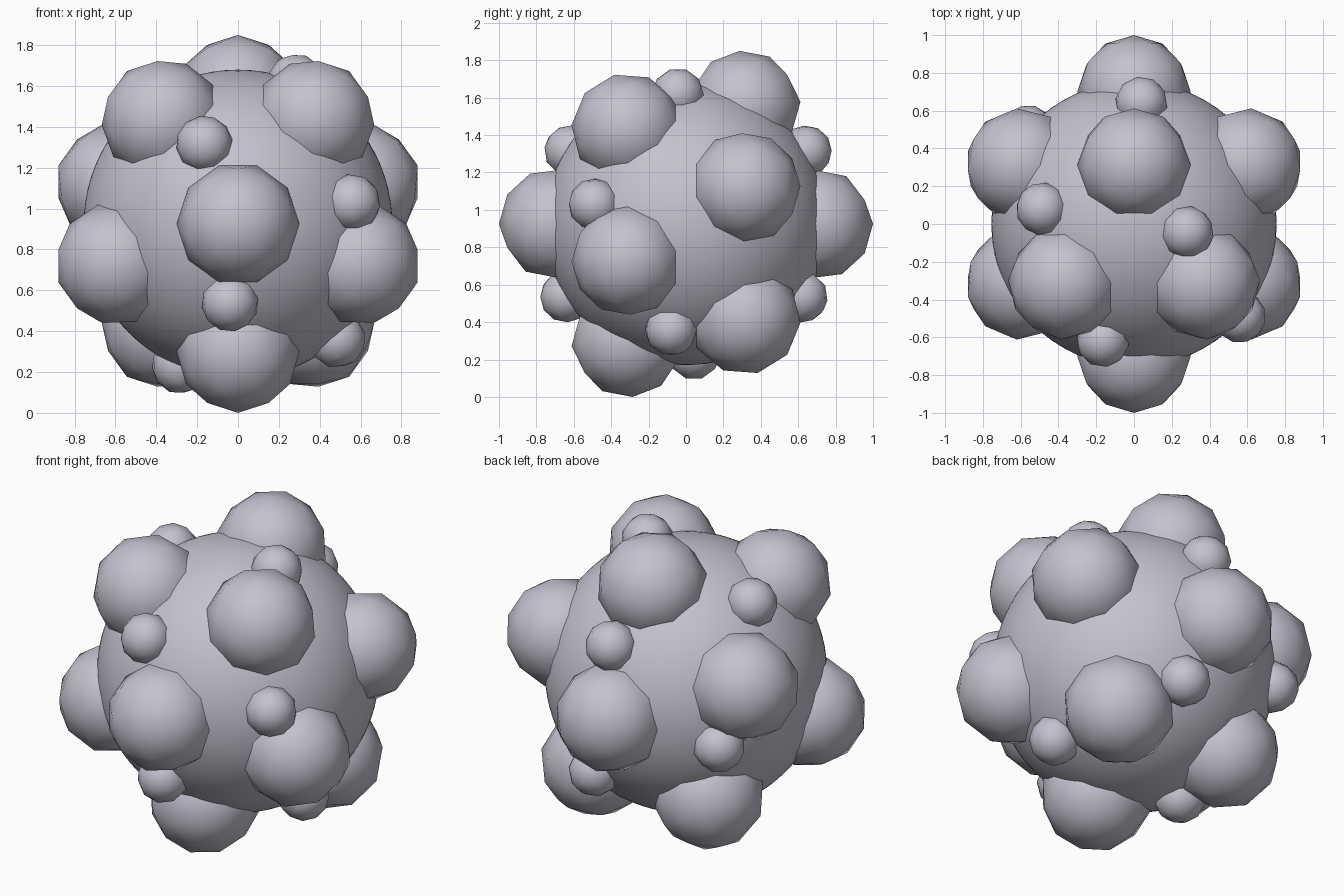
import bpy, bmesh, math
from mathutils import Matrix, Vector

if "Cube" in bpy.data.objects:
    bpy.data.objects.remove(bpy.data.objects["Cube"], do_unlink=True)

CENTRE = Vector((0, 0, 0.925))

# Single grey material
grey = bpy.data.materials.new("soft_grey")
grey.use_nodes = True
colour = (0.55, 0.54, 0.62, 1)
grey.diffuse_color = colour
grey.node_tree.nodes["Principled BSDF"].inputs["Base Color"].default_value = colour


def ball(name, location, radius, subdivisions, turn):
    """Smooth icosphere whose facets follow the given rotation."""
    bm = bmesh.new()
    bmesh.ops.create_icosphere(bm, subdivisions=subdivisions, radius=radius,
                               matrix=turn.to_4x4())
    for face in bm.faces:
        face.smooth = True
    mesh = bpy.data.meshes.new(name)
    bm.to_mesh(mesh)
    bm.free()
    mesh.materials.append(grey)
    obj = bpy.data.objects.new(name, mesh)
    obj.location = location
    bpy.context.collection.objects.link(obj)


def frame(pole, neighbour):
    """Rotation sending an icosahedron's pole and one ring corner to these directions."""
    z = Vector(pole).normalized()
    x = Vector(neighbour)
    x = (x - z * x.dot(z)).normalized()
    return Matrix((x, z.cross(x), z)).transposed()


def bumps(name, turn, distance, radius):
    """One bump on each corner of an icosahedron, half turned about its own axis."""
    bm = bmesh.new()
    bmesh.ops.create_icosphere(bm, subdivisions=1, radius=1)
    corners = [turn @ v.co.normalized() for v in bm.verts]
    bm.free()
    for i, way in enumerate(corners, start=1):
        spin = Matrix.Rotation(math.pi, 3, way) @ turn
        ball(f"{name}_{i}", CENTRE + way * distance, radius, 2, spin)


# Central body
upright = frame((0, -1, 0), (0, -0.447, -0.894))
ball("core", CENTRE, 0.755, 5, upright)

# Twelve large bumps, then twelve small ones on a tilted icosahedron
bumps("large_bump", upright, 0.70, 0.30)
tilted = frame((0.565, -0.495, 0.105), (-0.169, -0.617, 0.391))
bumps("small_bump", tilted, 0.75, 0.14)
